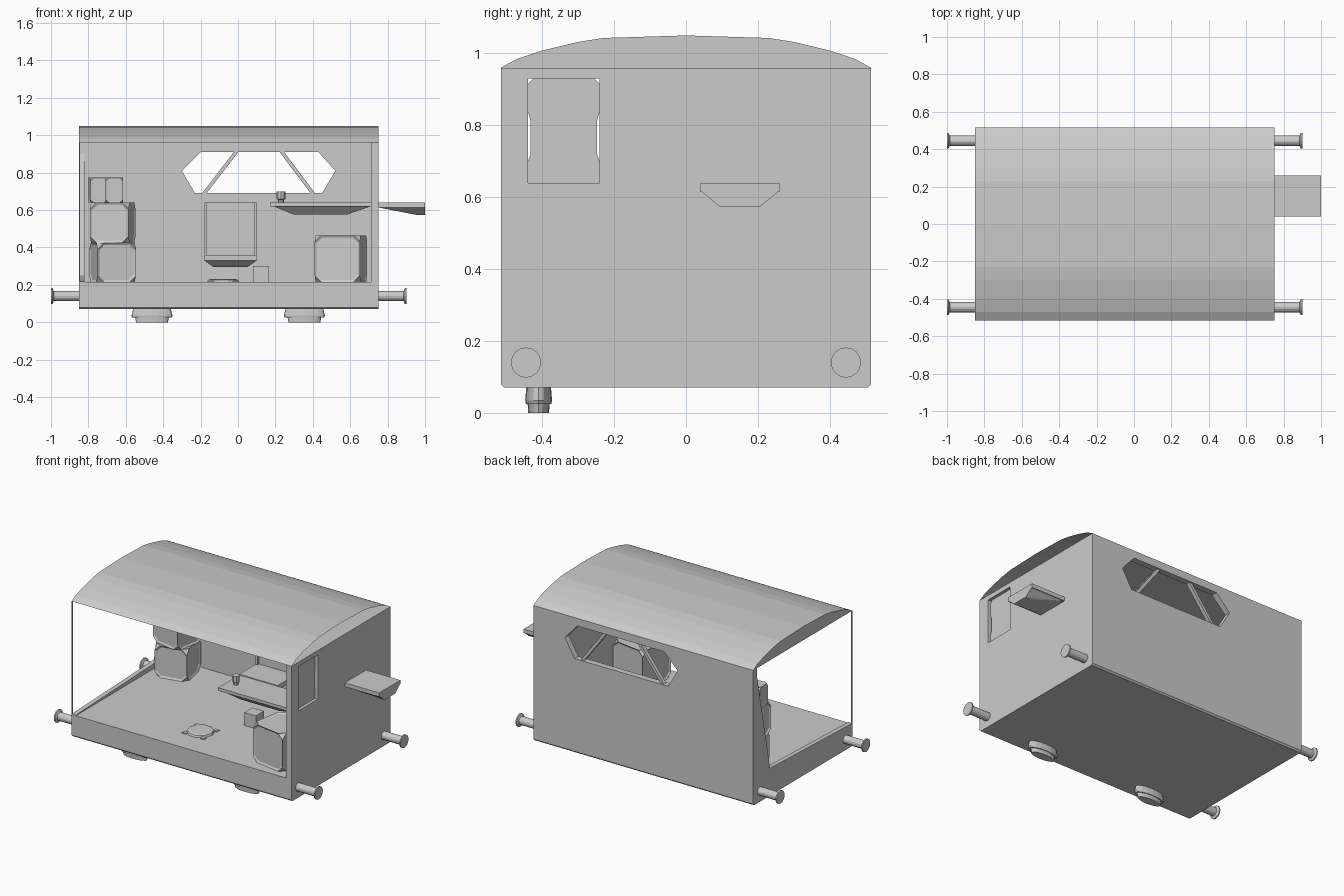
import bpy, bmesh
from math import pi, cos, sin, radians
from mathutils import Matrix, Vector

if "Cube" in bpy.data.objects:
    bpy.data.objects.remove(bpy.data.objects["Cube"])

grey = bpy.data.materials.new("plain grey")
grey.use_nodes = True
colour = (0.6, 0.6, 0.6, 1)
grey.diffuse_color = colour
grey.node_tree.nodes["Principled BSDF"].inputs["Base Color"].default_value = colour


def finish(bm, name):
    mesh = bpy.data.meshes.new(name)
    bm.to_mesh(mesh)
    bm.free()
    mesh.materials.append(grey)
    ob = bpy.data.objects.new(name, mesh)
    bpy.context.collection.objects.link(ob)
    return ob


def place(axis, a, b, d):
    return {"x": (d, a, b), "y": (a, d, b), "z": (a, b, d)}[axis]


def prism(name, axis, lo, hi, *loops):
    """Extrude an outline, with optional holes, along an axis."""
    bm = bmesh.new()
    for loop in loops:
        vs = [bm.verts.new(place(axis, a, b, lo)) for a, b in loop]
        for i, v in enumerate(vs):
            bm.edges.new((vs[i - 1], v))
    bmesh.ops.triangle_fill(bm, edges=bm.edges[:], use_beauty=True)
    out = bmesh.ops.extrude_face_region(bm, geom=bm.faces[:], use_keep_orig=True)
    verts = [g for g in out["geom"] if isinstance(g, bmesh.types.BMVert)]
    bmesh.ops.translate(bm, verts=verts, vec=place(axis, 0, 0, hi - lo))
    bmesh.ops.recalc_face_normals(bm, faces=bm.faces[:])
    return finish(bm, name)


def rect(a0, a1, b0, b1):
    return [(a0, b0), (a1, b0), (a1, b1), (a0, b1)]


def box(name, x0, x1, y0, y1, z0, z1):
    return prism(name, "z", z0, z1, rect(x0, x1, y0, y1))


def taper(name, top, z1, bottom, z0):
    """Solid between two rectangles given as x0, x1, y0, y1."""
    bm = bmesh.new()
    for r, z in ((top, z1), (bottom, z0)):
        for a, b in rect(*r):
            bm.verts.new((a, b, z))
    bmesh.ops.convex_hull(bm, input=bm.verts[:])
    return finish(bm, name)


def lathe(name, rings, matrix, sides=16):
    """Stacked rings of (height, radius) with closed ends."""
    bm = bmesh.new()
    loops = []
    for h, r in rings:
        loops.append([bm.verts.new((r * cos(2 * pi * i / sides),
                                    r * sin(2 * pi * i / sides), h)) for i in range(sides)])
    for a, b in zip(loops, loops[1:]):
        for i in range(sides):
            bm.faces.new((a[i - 1], a[i], b[i], b[i - 1]))
    bm.faces.new(loops[0][::-1])
    bm.faces.new(loops[-1])
    bm.transform(matrix)
    bmesh.ops.recalc_face_normals(bm, faces=bm.faces[:])
    return finish(bm, name)


def crate(name, x, y, z, size, height, turn, cut=0.035):
    """Box with clipped corners and sunken panels."""
    bm = bmesh.new()
    bmesh.ops.create_cube(bm, size=1)
    bm.transform(Matrix.Diagonal((size, size, height, 1)))
    bmesh.ops.bevel(bm, geom=bm.verts[:], offset=cut, affect="VERTICES", segments=1)
    panels = [f for f in bm.faces if len(f.verts) > 4]
    bmesh.ops.inset_individual(bm, faces=panels, thickness=cut * 0.35, depth=-cut * 0.2)
    bm.transform(Matrix.Translation((x, y, z + height / 2)) @ Matrix.Rotation(radians(turn), 4, "Z"))
    return finish(bm, name)


L, R, W = -0.85, 0.75, 0.515
FLOOR, EAVE = 0.215, 0.96

# Chassis with softened long lower edges
c = 0.01
prism("chassis", "x", L, R, [(-W, 0.07 + c), (-W + c, 0.07), (W - c, 0.07),
                             (W, 0.07 + c), (W, FLOOR), (-W, FLOOR)])

# Back wall with six-sided window and slanted bars
prism("back_wall", "y", W - 0.04, W, rect(L, R, FLOOR, EAVE),
      [(-0.30, 0.81), (-0.20, 0.91), (0.43, 0.91), (0.52, 0.81), (0.45, 0.69), (-0.23, 0.69)])
for low, high in ((-0.18, -0.01), (0.40, 0.235)):
    prism("window_bar", "y", W - 0.035, W - 0.01,
          [(low - 0.012, 0.69), (low + 0.012, 0.69), (high + 0.012, 0.91), (high - 0.012, 0.91)])

# Right wall with side window and its panel
prism("right_wall", "x", R - 0.04, R, rect(-W, W - 0.04, FLOOR, EAVE),
      rect(-0.44, -0.24, 0.64, 0.93))
half = [(0.1, 0.64), (0.1, 0.70), (0.092, 0.72), (0.092, 0.81), (0.1, 0.84), (0.1, 0.915), (0.085, 0.93)]
prism("side_window_panel", "x", R - 0.035, R - 0.02,
      [(-0.34 + a, b) for a, b in half] + [(-0.34 - a, b) for a, b in half[::-1]])

# Open left end: low tapering wall remnant and slim corner post
prism("left_end_rim", "x", L, L + 0.03,
      [(W - 0.04, FLOOR), (W - 0.04, 0.90), (0.34, 0.25), (-W, FLOOR + 0.004), (-W, FLOOR)])
box("corner_post", L, L + 0.005, -W, -W + 0.005, FLOOR, EAVE)

# Arched roof shell, flat ceiling and left gable
arc = [(0.515, 0.96), (0.47, 0.985), (0.4, 1.008), (0.3, 1.032), (0.23, 1.043), (0, 1.05)]
arc += [(-y, z) for y, z in arc[-2::-1]]
bm = bmesh.new()
left = [bm.verts.new((L, y, z)) for y, z in arc]
right = [bm.verts.new((R, y, z)) for y, z in arc]
for i in range(len(arc) - 1):
    bm.faces.new((left[i], left[i + 1], right[i + 1], right[i]))
bm.faces.new((left[0], left[-1], right[-1], right[0]))
bm.faces.new(left)
bmesh.ops.recalc_face_normals(bm, faces=bm.faces[:])
finish(bm, "roof")

# Buffers at the four corners
for end, sign in ((L, -1), (R, 1)):
    for y in (-0.445, 0.445):
        turn = Matrix.Translation((end, y, 0.14)) @ Matrix.Rotation(sign * pi / 2, 4, "Y")
        lathe("buffer", [(-0.02, 0.027), (0.135, 0.027), (0.142, 0.042), (0.15, 0.042)], turn)

# Stepped lamps under the front edge
for x in (-0.46, 0.355):
    flat = Matrix.Translation((x, -0.41, 0)) @ Matrix.Diagonal((1, 0.34, 1, 1))
    lathe("under_lamp", [(0, 0.085), (0.025, 0.09), (0.025, 0.105), (0.035, 0.11), (0.075, 0.1)], flat)

# Inner table under the side window, with cup
box("table_top", 0.17, 0.71, -0.45, -0.23, 0.62, 0.64)
taper("table_base", (0.19, 0.71, -0.44, -0.24), 0.62, (0.30, 0.58, -0.395, -0.285), 0.575)
lathe("cup", [(0.64, 0.016), (0.655, 0.016), (0.66, 0.023), (0.70, 0.023)],
      Matrix.Translation((0.23, -0.35, 0)), 8)

# Outer shelf on the right wall
box("outer_shelf", R, 1.0, 0.04, 0.26, 0.614, 0.64)
bm = bmesh.new()
for x, z in ((0.84, 0.60), (0.95, 0.575), (1.0, 0.573)):
    for y in (0.095, 0.205):
        bm.verts.new((x, y, z))
for x in (R, 1.0):
    for y in (0.045, 0.255):
        bm.verts.new((x, y, 0.614))
bmesh.ops.convex_hull(bm, input=bm.verts[:])
finish(bm, "outer_shelf_bracket")

# Wall seat on the back wall
box("seat_back", -0.18, 0.10, 0.455, 0.476, 0.34, 0.64)
for x in (-0.18, 0.085):
    box("seat_rail", x, x + 0.015, 0.44, 0.46, 0.35, 0.64)
box("seat", -0.18, 0.10, 0.27, 0.475, 0.33, 0.36)
taper("seat_base", (-0.18, 0.10, 0.27, 0.475), 0.33, (-0.13, 0.05, 0.32, 0.475), 0.295)

# Stacked crates and loose boxes
crate("lower_crate", -0.67, 0.33, FLOOR, 0.21, 0.21, 12)
crate("middle_crate", -0.67, 0.33, FLOOR + 0.21, 0.21, 0.215, -10)
for x in (-0.748, -0.665):
    crate("small_crate", x, 0.33, 0.64, 0.095, 0.135, 5, 0.018)
crate("right_crate", 0.55, -0.33, FLOOR, 0.245, 0.25, -9)
box("small_box", 0.08, 0.165, -0.05, 0.035, FLOOR, 0.30)

# Floor hatch with surrounding clamps
spot = Vector((-0.08, -0.275, FLOOR))
lathe("floor_hatch", [(0, 0.085), (0.012, 0.08), (0.016, 0.065)], Matrix.Translation(spot), 10)
for i in range(4):
    a = pi / 4 + i * pi / 2
    p = spot + Vector((0.095 * cos(a), 0.095 * sin(a), 0))
    box("hatch_clamp", p.x - 0.015, p.x + 0.015, p.y - 0.012, p.y + 0.012, FLOOR, FLOOR + 0.006)
